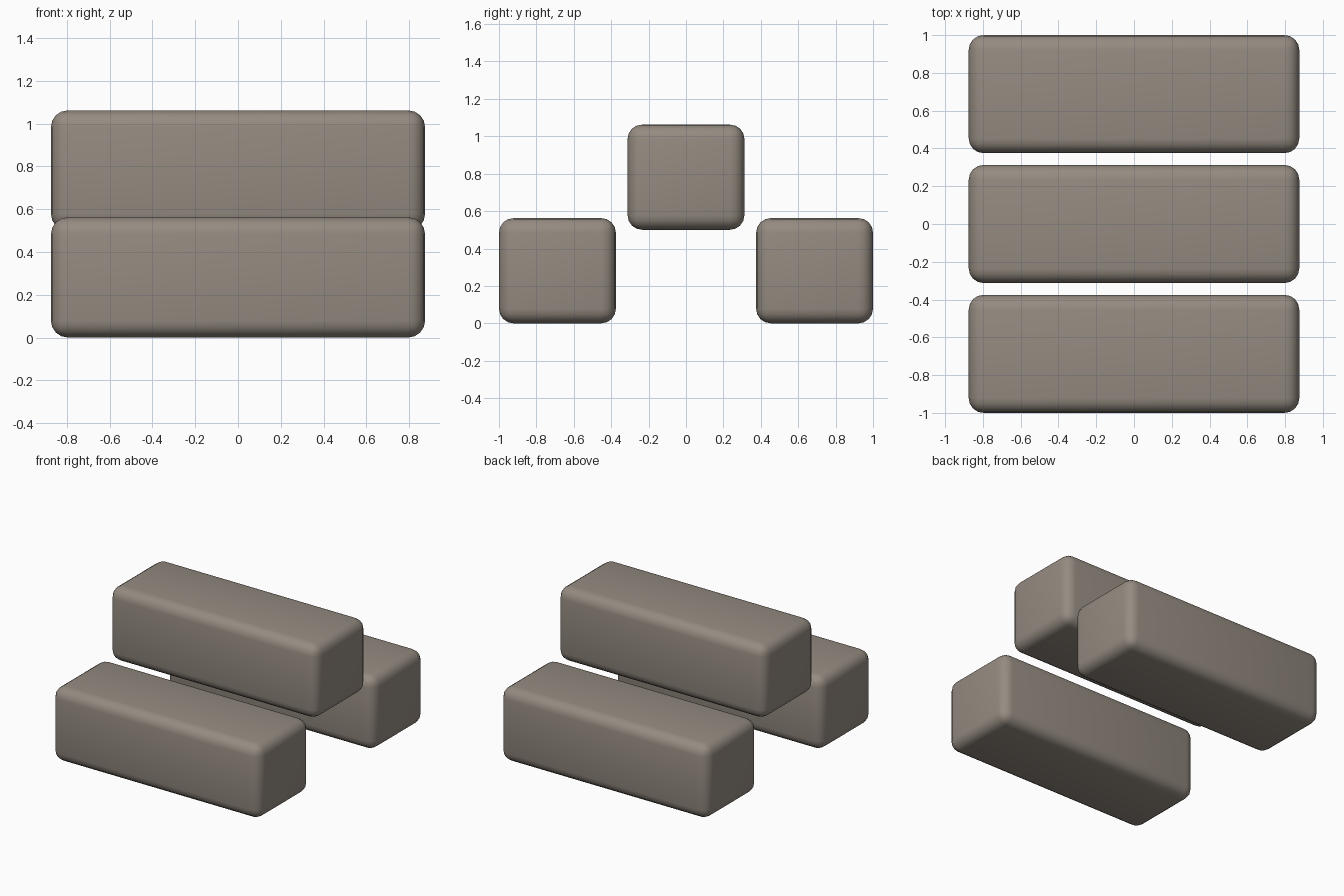
import bpy
import bmesh

if "Cube" in bpy.data.objects:
    bpy.data.objects.remove(bpy.data.objects["Cube"])

stone = bpy.data.materials.new("warm grey stone")
stone.diffuse_color = (0.30, 0.26, 0.22, 1.0)
stone.use_nodes = True
stone.node_tree.nodes["Principled BSDF"].inputs["Base Color"].default_value = stone.diffuse_color

LENGTH, WIDTH, HEIGHT = 1.75, 0.625, 0.5625


def block(name, y, z):
    """Rounded block resting at height z."""
    mesh = bpy.data.meshes.new(name)
    bm = bmesh.new()
    bmesh.ops.create_cube(bm, size=1)
    bmesh.ops.scale(bm, vec=(LENGTH, WIDTH, HEIGHT), verts=bm.verts)
    bmesh.ops.bevel(bm, geom=bm.edges[:], offset=0.078, segments=4,
                    profile=0.5, affect='EDGES')
    for face in bm.faces:
        face.smooth = True
    bm.to_mesh(mesh)
    bm.free()
    mesh.materials.append(stone)
    obj = bpy.data.objects.new(name, mesh)
    obj.location = (0, y, z + HEIGHT / 2)
    bpy.context.collection.objects.link(obj)


# two lower blocks at front and back, one raised between them
block("front_block", -0.6875, 0)
block("back_block", 0.6875, 0)
block("raised_middle_block", 0, 0.5)
